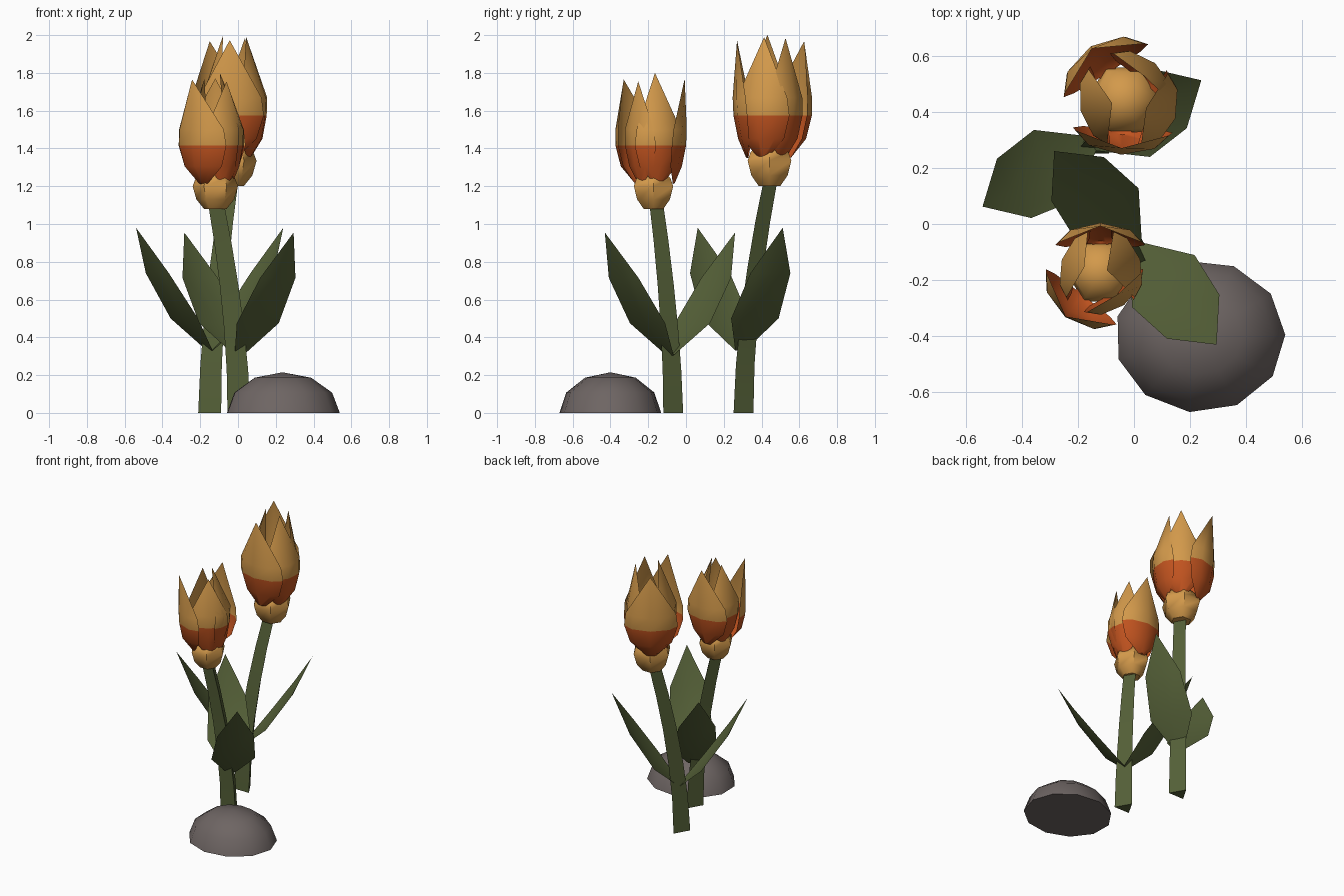
import bpy, bmesh, math
from mathutils import Vector, Matrix

if "Cube" in bpy.data.objects:
    bpy.data.objects.remove(bpy.data.objects["Cube"])


def material(name, rgb):
    m = bpy.data.materials.new(name)
    m.use_nodes = True
    m.diffuse_color = (*rgb, 1)
    bsdf = m.node_tree.nodes["Principled BSDF"]
    bsdf.inputs["Base Color"].default_value = (*rgb, 1)
    bsdf.inputs["Roughness"].default_value = 0.9
    return m


GOLD = material("golden petal", (0.65, 0.32, 0.07))
RUST = material("rust petal base", (0.54, 0.088, 0.014))
GREEN = material("leaf green", (0.09, 0.117, 0.039))
STONE = material("grey stone", (0.155, 0.13, 0.125))


def loft(name, rows, mats, closed=True, rule=None, smooth=40):
    """Skin rows of points; a row of one point closes to a tip."""
    bm = bmesh.new()
    vrows = [[bm.verts.new(p) for p in row] for row in rows]
    for i, (a, b) in enumerate(zip(vrows, vrows[1:])):
        n = len(a)
        for j in range(n if closed else n - 1):
            k = (j + 1) % n
            if len(b) == 1:
                f = bm.faces.new((a[j], a[k], b[0]))
            else:
                f = bm.faces.new((a[j], a[k], b[k], b[j]))
            f.material_index = rule(i) if rule else 0
    if closed:
        bm.faces.new(vrows[0][::-1])
        if len(vrows[-1]) > 2:
            bm.faces.new(vrows[-1])
        bmesh.ops.recalc_face_normals(bm, faces=bm.faces)
    me = bpy.data.meshes.new(name)
    bm.to_mesh(me)
    bm.free()
    for m in mats:
        me.materials.append(m)
    ob = bpy.data.objects.new(name, me)
    bpy.context.collection.objects.link(ob)
    bpy.ops.object.select_all(action='DESELECT')
    ob.select_set(True)
    bpy.context.view_layer.objects.active = ob
    bpy.ops.object.shade_smooth_by_angle(angle=math.radians(smooth))


def ring(center, rx, ry, sides, start=0.0):
    return [Vector(center) + Vector((rx * math.cos(a), ry * math.sin(a), 0))
            for a in (start + math.tau * i / sides for i in range(sides))]


def place(points, origin, degrees, scale=1.0):
    turn = Matrix.Rotation(math.radians(degrees), 3, 'Z')
    return [Vector(origin) + turn @ Vector(p) * scale for p in points]


def strip_row(out, half, sag, z):
    """Five points across a petal or leaf, its edges drawn in by sag."""
    return [(out - sag * s, half * w, z)
            for w, s in ((-1, 1), (-0.7, 0.35), (0, 0), (0.7, 0.35), (1, 1))]


def stem(name, foot, top):
    rows = []
    for i in range(6):
        t = i / 5
        p = Vector(foot).lerp(Vector(top), t ** 1.7)
        p.z = foot[2] + (top[2] - foot[2]) * t
        r = 0.07 - 0.022 * t
        rows.append(ring(p, r, r, 3, math.pi / 2))
    loft(name, rows, [GREEN])


def leaf(name, origin, degrees):
    shape = [(0.0, 0.03, 0.0, 0.0), (0.17, 0.145, 0.015, 0.17),
             (0.335, 0.122, 0.015, 0.41)]
    rows = [strip_row(*s) for s in shape] + [[(0.45, 0, 0.65)]]
    loft(name, [place(r, origin, degrees) for r in rows], [GREEN], closed=False)


def petal(name, origin, degrees, scale, size, bulge, tip_out, tip_z):
    shape = [(0.06, 0.015, 0.0, 0.0), (0.112, 0.03, 0.01, 0.015),
             (0.15, 0.125, 0.06, 0.105), (0.172, 0.16, 0.075, 0.215),
             (0.176, 0.15, 0.07, 0.3)]
    rows = []
    for i, (out, half, sag, z) in enumerate(shape):
        b = bulge if i > 1 else 0
        rows.append(strip_row(out * size + b, half * size, sag * size + b / 2, z))
    rows.append([(tip_out, 0, tip_z)])
    loft(name, [place(r, origin, degrees, scale) for r in rows], [GOLD, RUST],
         closed=False, rule=lambda i: int(i < 3))


def calyx(name, center, scale):
    profile = [(0.06, -0.12), (0.1, -0.07), (0.12, 0.0), (0.105, 0.04), (0.06, 0.085)]
    c = Vector(center)
    rows = [ring(c + Vector((0, 0, z * scale)), r * scale, r * scale, 6) for r, z in profile]
    rows.append([c + Vector((0, 0, 0.1 * scale))])
    loft(name, rows, [GOLD], smooth=50)


def flower(label, foot, head, scale, leaf_z, leaves, petals):
    """foot and head are the stem ends."""
    head = Vector(head)
    stem(label + "_stem", foot, head - Vector((0, 0, 0.07)))
    for i, a in enumerate(leaves):
        leaf(f"{label}_leaf_{i + 1}", (foot[0], foot[1], leaf_z), a)
    calyx(label + "_calyx", head, scale)
    for i, (a, size, bulge, tip, z) in enumerate(petals):
        petal(f"{label}_petal_{i + 1}", head, a, scale, size, bulge, tip, z)


# five petals each: direction, size, bulge, tip reach, tip height
flower("front_flower", (0.005, -0.085, 0), (-0.12, -0.172, 1.2), 1.0, 0.305, (130, -50),
       [(90, 1, 0, 0.165, 0.57), (232, 1, 0.027, 0.2, 0.565), (18, 0.82, 0.005, 0.025, 0.6),
        (306, 0.82, 0, 0.1, 0.555), (162, 0.82, 0, 0.06, 0.57)])
flower("back_flower", (-0.15, 0.287, 0), (-0.035, 0.442, 1.335), 1.11, 0.33, (210, 30),
       [(267, 1, 0, 0.155, 0.575), (122, 1, 0.027, 0.195, 0.57), (340, 0.85, 0.025, 0.075, 0.59),
        (50, 0.82, 0.01, 0.1, 0.585), (194, 0.82, 0, 0.04, 0.6)])

# flattened boulder
rock_center = Vector((0.235, -0.4, 0))
rows = []
for i in range(3):
    a = math.radians(30 * i)
    rows.append(ring(rock_center + Vector((0, 0, 0.215 * math.sin(a))),
                     0.304 * math.cos(a), 0.272 * math.cos(a), 11, 0.02))
rows.append([rock_center + Vector((0, 0, 0.215))])
loft("rock", rows, [STONE])
